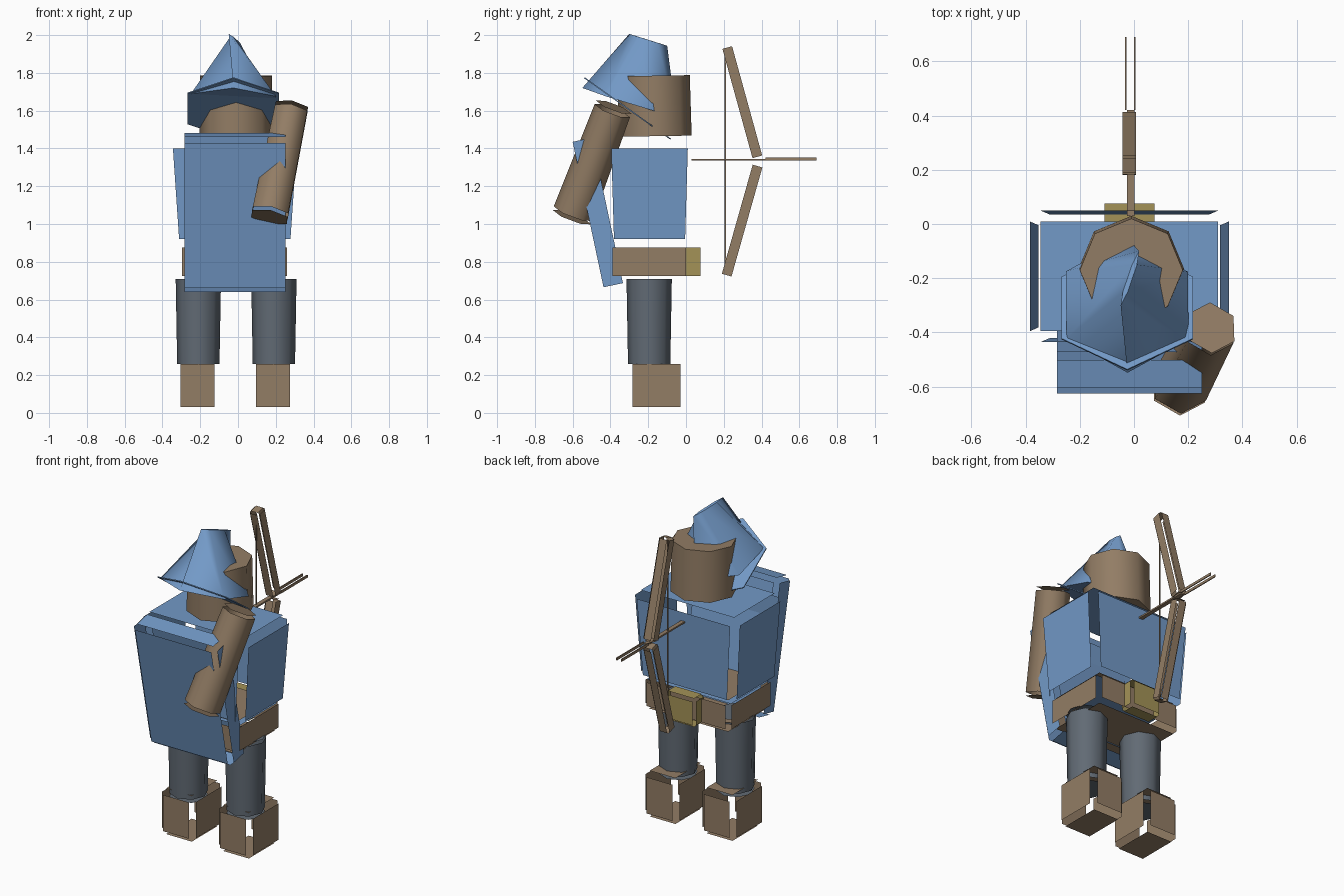
import bpy, bmesh
from math import radians
from mathutils import Matrix, Vector

old = bpy.data.objects.get("Cube")
if old:
    bpy.data.objects.remove(old, do_unlink=True)


def make_material(name, rgb):
    mat = bpy.data.materials.new(name)
    mat.use_nodes = True
    colour = (*rgb, 1.0)
    mat.diffuse_color = colour
    mat.node_tree.nodes["Principled BSDF"].inputs["Base Color"].default_value = colour
    return mat


blue = make_material("blue cloth", (0.17, 0.32, 0.57))
brown = make_material("brown leather", (0.29, 0.205, 0.13))
gold = make_material("dull gold", (0.37, 0.29, 0.095))
grey = make_material("slate grey", (0.12, 0.145, 0.175))


def finish(bm, name, mat, matrix):
    bm.transform(matrix)
    mesh = bpy.data.meshes.new(name)
    bm.to_mesh(mesh)
    bm.free()
    mesh.materials.append(mat)
    obj = bpy.data.objects.new(name, mesh)
    bpy.context.collection.objects.link(obj)
    return obj


def panel_box(name, mat, centre, size, gap=0.0, tilt=0, taper=(1, 1)):
    """Box of six loose panels pushed outward by gap; taper scales the bottom."""
    bm = bmesh.new()
    bmesh.ops.create_cube(bm, size=1)
    for v in bm.verts:
        low = v.co.z < 0
        v.co = Vector(a * b for a, b in zip(v.co, size))
        if low:
            v.co.x *= taper[0]
            v.co.y *= taper[1]
    bm.normal_update()
    if gap:
        bmesh.ops.split_edges(bm, edges=bm.edges[:])
        for f in bm.faces:
            push = Vector(round(c) for c in f.normal) * gap
            for v in f.verts:
                v.co += push
    return finish(bm, name, mat,
                  Matrix.Translation(centre) @ Matrix.Rotation(radians(tilt), 4, 'X'))


def tube(name, mat, bottom, top, r_low, r_high, sides, gap=0.0, shape=None):
    """Smooth sided prism with loose end caps between two points."""
    bottom, top = Vector(bottom), Vector(top)
    axis = top - bottom
    bm = bmesh.new()
    bmesh.ops.create_cone(bm, cap_ends=True, segments=sides, radius1=r_low,
                          radius2=r_high, depth=axis.length)
    if shape:
        for v in bm.verts:
            shape(v.co)
    bm.normal_update()
    # caps are the faces whose corners share one height
    caps = [f for f in bm.faces if len({round(v.co.z, 3) for v in f.verts}) == 1]
    for f in bm.faces:
        f.smooth = f not in caps
    rims = {e for f in caps for e in f.edges}
    bmesh.ops.split_edges(bm, edges=list(rims))
    for f in bm.faces:
        if not f.smooth:
            direction = 1 if f.calc_center_median().z > 0 else -1
            for v in f.verts:
                v.co.z += direction * gap
    turn = Vector((0, 0, 1)).rotation_difference(axis).to_matrix().to_4x4()
    return finish(bm, name, mat, Matrix.Translation((bottom + top) / 2) @ turn)


# Boots and legs
for side, x in (("right", -0.215), ("left", 0.185)):
    panel_box(side + "_boot", brown, (x, -0.157, 0.145), (0.18, 0.255, 0.23), 0.03)
    tube(side + "_leg", grey, (x + 0.005, -0.195, 0.26), (x + 0.005, -0.195, 0.71),
         0.112, 0.12, 8, 0.02)

# Belt and buckle
panel_box("belt", brown, (-0.018, -0.195, 0.8), (0.555, 0.39, 0.15), 0.025)
panel_box("buckle", gold, (-0.017, 0.038, 0.8), (0.185, 0.076, 0.15), 0.015)

# Torso and slanted front pack
panel_box("torso", blue, (-0.017, -0.193, 1.16), (0.655, 0.405, 0.48), 0.04,
          taper=(0.9, 0.93))
panel_box("front_pack", blue, (-0.017, -0.467, 1.061), (0.535, 0.105, 0.787), 0.025, 12)

# Arm
tube("left_arm", brown, (0.17, -0.597, 1.055), (0.28, -0.39, 1.6), 0.11, 0.1, 6, 0.02)

# Head
tube("head", brown, (-0.01, -0.165, 1.465), (-0.01, -0.17, 1.785), 0.195, 0.19, 8)


# Pointed hat, pinched at the top into a short ridge
def pinch(co):
    if co.z > 0:
        co.x = co.x * 0.1 + co.y * -0.0 + 0.33 * co.y


tube("hat", blue, (-0.025, -0.3, 1.645), (-0.015, -0.2, 1.975), 0.26, 0.105, 6, 0.0, pinch)
tube("hat_brim", blue, (-0.025, -0.311, 1.609), (-0.025, -0.309, 1.615), 0.28, 0.28, 6)
brim = bpy.data.objects["hat_brim"]
pivot = Matrix.Translation((-0.025, -0.31, 1.612))
brim.data.transform(pivot @ Matrix.Rotation(radians(-17), 4, 'X') @ pivot.inverted())

# Bow limbs, string and arrow
for name, z, y, tilt in (("upper_bow_limb", 1.645, 0.298, 15.4),
                         ("lower_bow_limb", 1.018, 0.297, -15.8)):
    panel_box(name, brown, (-0.018, y, z), (0.05, 0.053, 0.6), 0.01, tilt)
panel_box("bow_string", brown, (-0.018, 0.208, 1.33), (0.006, 0.008, 1.18))
panel_box("arrow_shaft", brown, (-0.012, 0.225, 1.34), (0.026, 0.39, 0.01))
for side, x in (("right", -0.03), ("left", 0.003)):
    panel_box(side + "_arrow_vane", brown, (x, 0.555, 1.345), (0.006, 0.27, 0.016))
